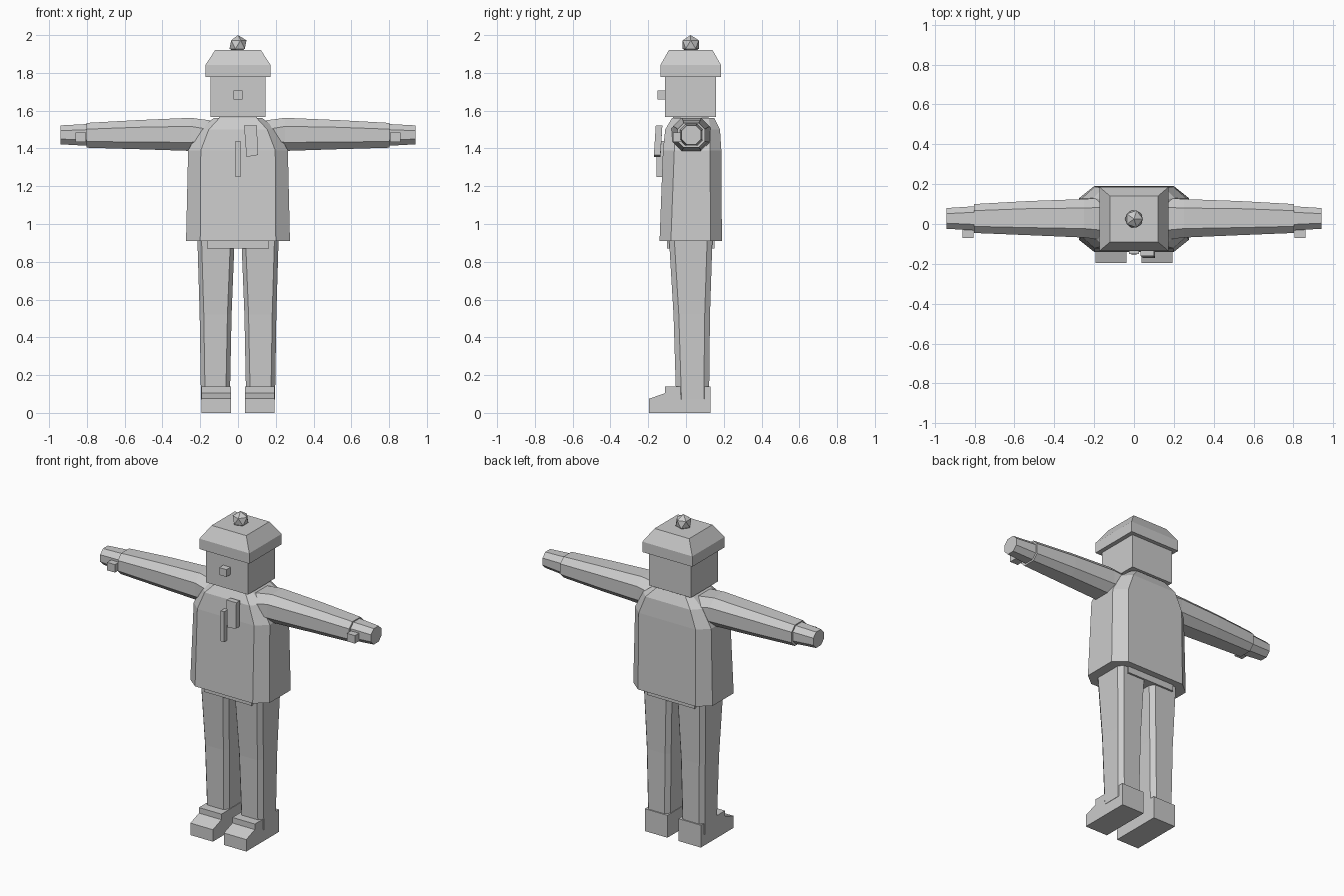
import bpy, bmesh
from mathutils import Matrix, Vector

if "Cube" in bpy.data.objects:
    bpy.data.objects.remove(bpy.data.objects["Cube"])

grey = bpy.data.materials.new("plain grey")
grey.diffuse_color = (0.6, 0.6, 0.6, 1)
grey.use_nodes = True
grey.node_tree.nodes["Principled BSDF"].inputs["Base Color"].default_value = grey.diffuse_color


def finish(bm, name):
    bmesh.ops.recalc_face_normals(bm, faces=bm.faces)
    me = bpy.data.meshes.new(name)
    bm.to_mesh(me)
    bm.free()
    me.materials.append(grey)
    ob = bpy.data.objects.new(name, me)
    bpy.context.collection.objects.link(ob)
    return ob


def loft(name, rings):
    """Skin a list of equal-sized point rings and cap both ends."""
    bm = bmesh.new()
    loops = [[bm.verts.new(p) for p in ring] for ring in rings]
    n = len(loops[0])
    for a, b in zip(loops, loops[1:]):
        for i in range(n):
            j = (i + 1) % n
            bm.faces.new((a[i], a[j], b[j], b[i]))
    bm.faces.new(loops[0])
    bm.faces.new(loops[-1])
    return finish(bm, name)


def octagon(u0, u1, v0, v1, cu, cv):
    """Rectangle with cut corners."""
    return [(u0 + cu, v0), (u1 - cu, v0), (u1, v0 + cv), (u1, v1 - cv),
            (u1 - cu, v1), (u0 + cu, v1), (u0, v1 - cv), (u0, v0 + cv)]


def rect(x0, x1, y0, y1, z):
    return [(x0, y0, z), (x1, y0, z), (x1, y1, z), (x0, y1, z)]


def box(name, x0, x1, y0, y1, z0, z1):
    return loft(name, [rect(x0, x1, y0, y1, z0), rect(x0, x1, y0, y1, z1)])


# Jacket: z, half width, front, back, corner cut in x and y
jacket = [(0.91, 0.275, -0.14, 0.19, 0.075, 0.06),
          (1.39, 0.264, -0.122, 0.187, 0.067, 0.06),
          (1.50, 0.205, -0.11, 0.18, 0.05, 0.05),
          (1.56, 0.13, -0.075, 0.15, 0.03, 0.03)]
loft("jacket", [[(x, y, z) for x, y in octagon(-h, h, f, b, cx, cy)]
                for z, h, f, b, cx, cy in jacket])
box("hips", -0.165, 0.165, -0.10, 0.15, 0.87, 0.95)
box("zip", -0.012, 0.012, -0.155, -0.10, 1.25, 1.44)

# Tilted chest tab
loft("chest_tab", [
    [(0.045, -0.17, 1.355), (0.105, -0.17, 1.365), (0.105, -0.135, 1.365), (0.045, -0.135, 1.355)],
    [(0.032, -0.16, 1.522), (0.10, -0.16, 1.522), (0.10, -0.125, 1.522), (0.032, -0.125, 1.522)]])

# Head, nose and hat
box("neck", -0.10, 0.10, -0.07, 0.12, 1.48, 1.58)
box("head", -0.146, 0.146, -0.11, 0.16, 1.566, 1.80)
box("nose", -0.025, 0.025, -0.15, -0.10, 1.66, 1.706)
loft("hat", [rect(-0.173, 0.173, -0.135, 0.185, 1.777),
             rect(-0.173, 0.173, -0.135, 0.185, 1.842),
             rect(-0.12, 0.12, -0.09, 0.14, 1.922)])
bm = bmesh.new()
bmesh.ops.create_icosphere(bm, subdivisions=1, radius=0.05,
                           matrix=Matrix.Translation(Vector((0, 0.025, 1.95))))
finish(bm, "hat_bobble")

# Limb sections
leg = [(0.07, 0.043, 0.196, -0.052, 0.122),
       (0.52, 0.034, 0.203, -0.066, 0.127),
       (0.92, 0.018, 0.215, -0.09, 0.14)]
arm = [(0.12, -0.085, 0.135, 1.40, 1.545, 0.05),
       (0.25, -0.068, 0.125, 1.387, 1.562, 0.045),
       (0.53, -0.056, 0.115, 1.396, 1.55, 0.038),
       (0.803, -0.045, 0.10, 1.404, 1.535, 0.033)]
hand = [(0.78, -0.033, 0.09, 1.413, 1.53, 0.03),
        (0.94, -0.024, 0.08, 1.422, 1.522, 0.028)]
shoe = [(-0.195, 0), (0.13, 0), (0.13, 0.14), (-0.11, 0.14), (-0.11, 0.105), (-0.195, 0.075)]


def limb_x(name, s, sections):
    loft(name, [[(s * x, y, z) for y, z in octagon(y0, y1, z0, z1, c, c)]
                for x, y0, y1, z0, z1, c in sections])


for side, s in (("left", 1), ("right", -1)):
    loft(side + "_leg", [[(s * x, y, z) for x, y in octagon(x0, x1, y0, y1, 0.022, 0.028)]
                         for z, x0, x1, y0, y1 in leg])
    loft(side + "_shoe", [[(s * x, y, z) for y, z in shoe] for x in (0.038, 0.194)])
    limb_x(side + "_sleeve", s, arm)
    limb_x(side + "_hand", s, hand)
    x0, x1 = sorted((s * 0.805, s * 0.86))
    box(side + "_thumb", x0, x1, -0.07, -0.01, 1.435, 1.485)
